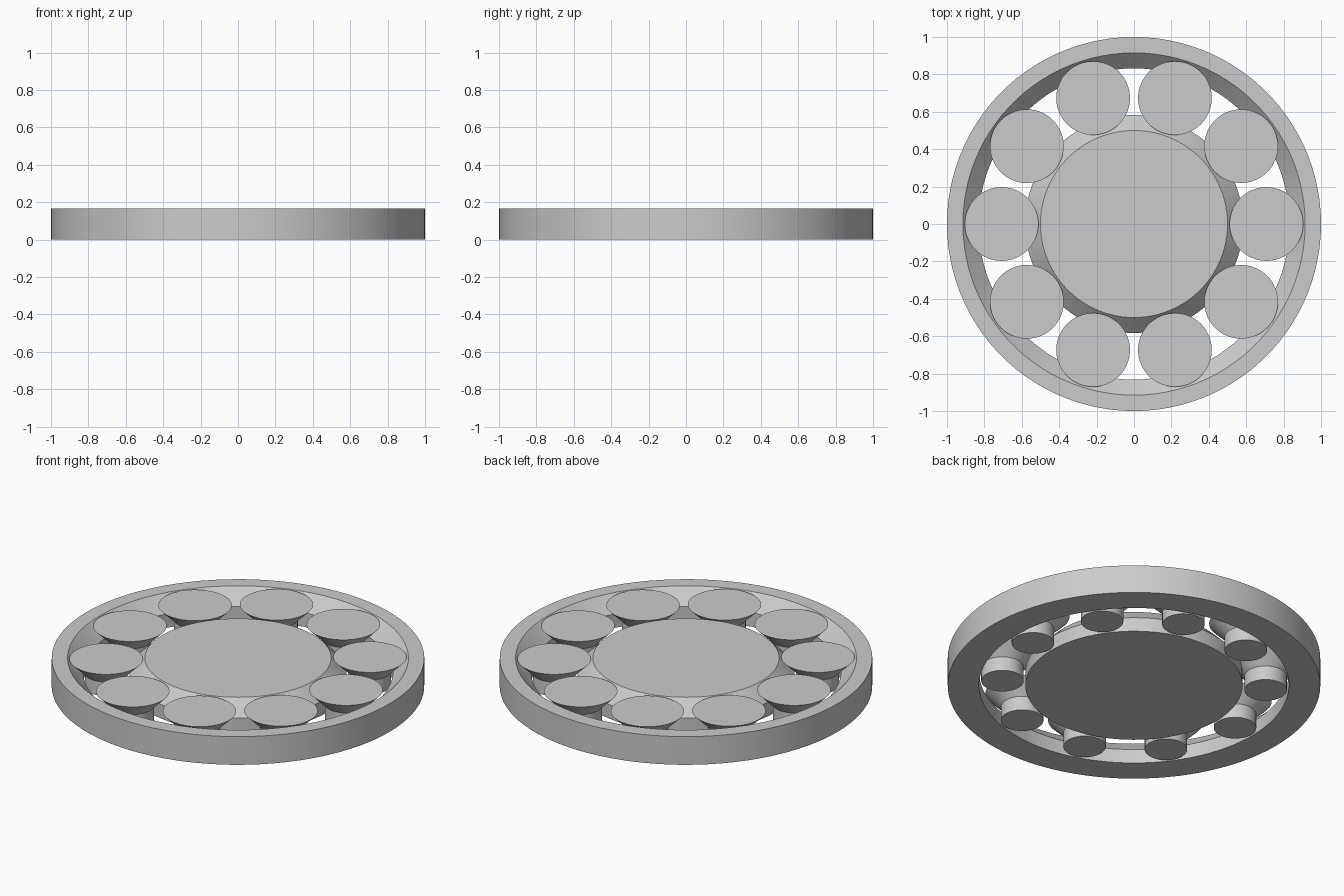
import bpy, bmesh, math

if "Cube" in bpy.data.objects:
    bpy.data.objects.remove(bpy.data.objects["Cube"])

H = 0.167          # total thickness
MID = H / 2        # height where the 45 degree flare begins
ROLLERS = 10
ORBIT = 0.708      # distance of roller axes from the centre

grey = bpy.data.materials.new("light grey")
grey.diffuse_color = (0.6, 0.6, 0.6, 1)
grey.use_nodes = True
grey.node_tree.nodes["Principled BSDF"].inputs["Base Color"].default_value = grey.diffuse_color


def lathe(name, profile, segments, location=(0, 0, 0), closed=False):
    """Revolve (radius, z) points; closed loops make rings, open ones get caps."""
    bm = bmesh.new()
    rows = []
    for r, z in profile:
        rows.append([bm.verts.new((r * math.cos(a), r * math.sin(a), z))
                     for a in (2 * math.pi * i / segments for i in range(segments))])
    pairs = list(zip(rows, rows[1:]))
    if closed:
        pairs.append((rows[-1], rows[0]))
    else:
        bm.faces.new(rows[0])
        bm.faces.new(rows[-1])
    for low, high in pairs:
        for i in range(segments):
            j = (i + 1) % segments
            bm.faces.new((low[i], low[j], high[j], high[i]))
    bmesh.ops.recalc_face_normals(bm, faces=bm.faces)
    mesh = bpy.data.meshes.new(name)
    bm.to_mesh(mesh)
    bm.free()
    mesh.materials.append(grey)
    obj = bpy.data.objects.new(name, mesh)
    obj.location = location
    bpy.context.collection.objects.link(obj)
    bpy.ops.object.select_all(action='DESELECT')
    obj.select_set(True)
    bpy.context.view_layer.objects.active = obj
    bpy.ops.object.shade_smooth_by_angle(angle=math.radians(30))
    return obj


# Outer race: straight bore below, flared bore above
lathe("outer_race", [(1.0, 0), (1.0, H), (0.915, H), (0.832, MID), (0.832, 0)],
      100, closed=True)

# Solid hub: wide cylinder below, cone narrowing towards the top
lathe("inner_hub", [(0.583, 0), (0.583, MID), (0.5, H)], 100)

# Flared rollers spaced evenly between hub and race
for k in range(ROLLERS):
    a = 2 * math.pi * k / ROLLERS
    lathe(f"roller_{k + 1}", [(0.114, 0), (0.114, MID), (0.197, H)], 64,
          (ORBIT * math.cos(a), ORBIT * math.sin(a), 0))
